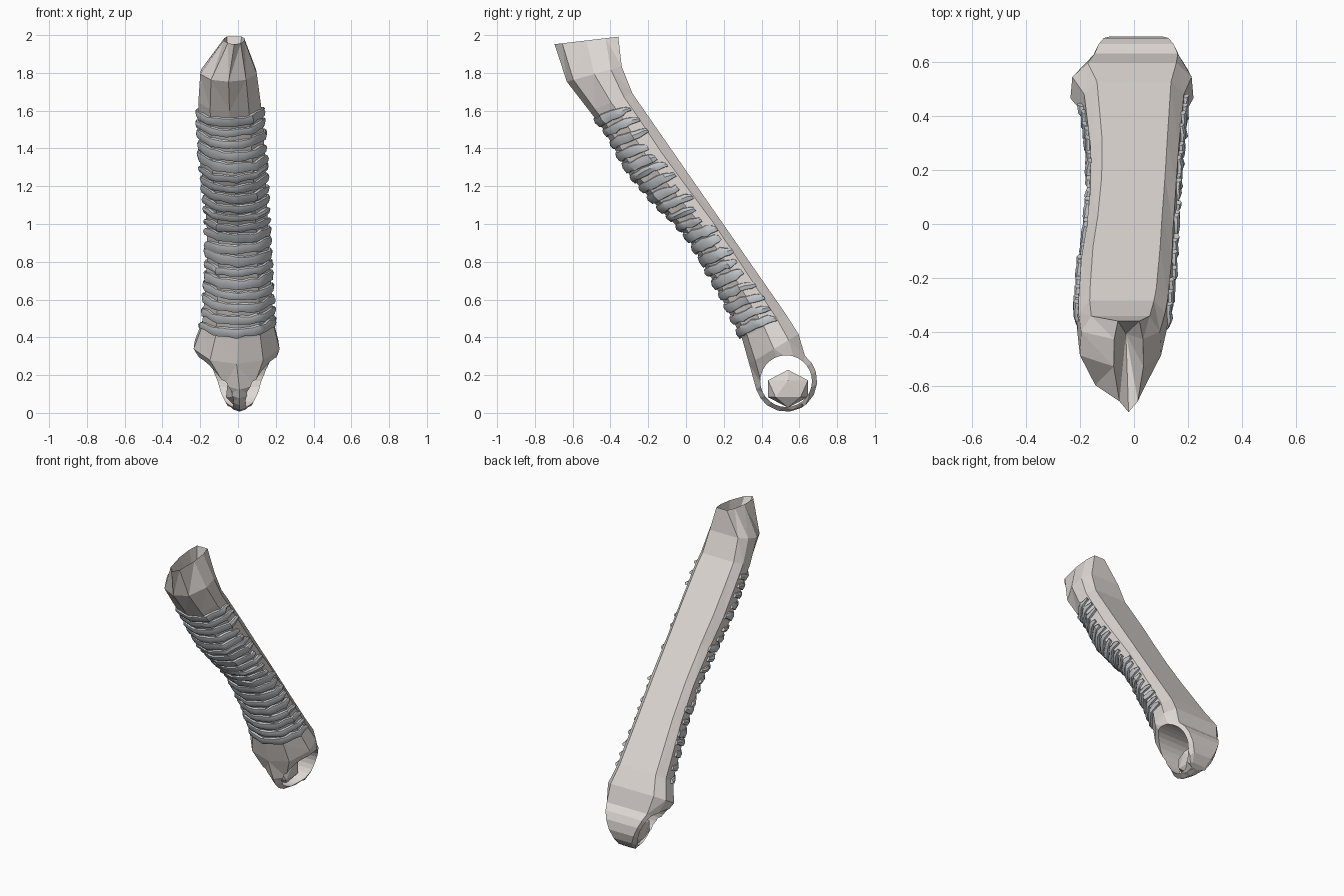
import bpy, bmesh, math, random
from mathutils import Vector

if "Cube" in bpy.data.objects:
    bpy.data.objects.remove(bpy.data.objects["Cube"])

random.seed(4)

# Slanted frame: t runs up the handle, n is depth (0 = flat back, negative = front)
def world(x, t, n):
    return Vector((x, 0.6 - 0.57 * t + 0.82 * n, 0.42 + 0.82 * t + 0.57 * n))

# Cross-section outline: (side fraction, depth fraction), right back edge round the front to left
HALF = [(0.72, 0.0), (0.97, 0.2), (1.0, 0.5), (0.62, 0.88)]
OUTLINE = HALF + [(0, 1)] + [(-a, b) for a, b in reversed(HALF)]

# Stations: t at front, t at back, left x, right x, front n, back n
STATIONS = [
    (0.02, 0.00, -0.235, 0.22, -0.31, -0.005),
    (0.15, 0.13, -0.19, 0.19, -0.265, 0),
    (0.50, 0.50, -0.165, 0.17, -0.215, 0),
    (0.75, 0.75, -0.165, 0.16, -0.195, 0),
    (1.00, 1.00, -0.18, 0.15, -0.235, 0),
    (1.20, 1.20, -0.20, 0.145, -0.26, 0),
    (1.47, 1.47, -0.21, 0.13, -0.235, 0),
    (1.60, 1.55, -0.21, 0.12, -0.24, 0),
    (1.80, 1.70, -0.20, 0.10, -0.25, 0.035),
    (2.00, 1.84, -0.075, 0.035, -0.19, 0.11),
]
# Rounded heel at the lower end
R, TC, NC = 0.165, -0.165, -0.2
heel = []
for deg in (84, 62, 40, 18, 0, -18):
    a = math.radians(deg)
    t, h = TC - R * math.sin(a), R * math.cos(a)
    heel.append((t, t, -0.225, 0.235, NC - h, NC + h))


def section(s, clamp=False):
    tf, tb, xl, xr, nf, nb = s
    xc, hw = (xl + xr) / 2, (xr - xl) / 2
    pts = []
    for a, b in OUTLINE:
        p = world(xc + a * hw, tb + (tf - tb) * b, nb + (nf - nb) * b)
        if clamp:  # heel narrows towards the ground
            lim = 0.05 + 0.57 * max(p.z - 0.015, 0)
            p.x = a * min(lim, hw) + 0.008
        pts.append(p)
    return pts


def finish(name, bm, mat):
    bmesh.ops.recalc_face_normals(bm, faces=bm.faces)
    me = bpy.data.meshes.new(name)
    bm.to_mesh(me)
    bm.free()
    ob = bpy.data.objects.new(name, me)
    bpy.context.collection.objects.link(ob)
    me.materials.append(mat)
    return ob


def material(name, col):
    m = bpy.data.materials.new(name)
    m.diffuse_color = (*col, 1)
    m.use_nodes = True
    m.node_tree.nodes["Principled BSDF"].inputs["Base Color"].default_value = m.diffuse_color
    return m


pale = material("pale_grip", (0.74, 0.69, 0.66))
cord = material("grey_cord", (0.55, 0.57, 0.59))


def loft(bm, rows, closed):
    vs = [[bm.verts.new(p) for p in r] for r in rows]
    for r0, r1 in zip(vs, vs[1:]):
        m = len(r0)
        for j in range(m if closed else m - 1):
            k = (j + 1) % m
            bm.faces.new((r0[j], r0[k], r1[k], r1[j]))
    return vs


# Handle body, with a hollow in the pointed top
bm = bmesh.new()
vs = loft(bm, [section(s, True) for s in heel] + [section(s) for s in STATIONS], True)
bm.faces.new(vs[0])
pit = bm.verts.new(world(-0.03, 1.62, -0.1))
for j in range(len(OUTLINE)):
    bm.faces.new((vs[-1][j], vs[-1][(j + 1) % len(OUTLINE)], pit))
bmesh.ops.triangulate(bm, faces=bm.faces)
body = finish("handle_body", bm, pale)

# Round opening drilled sideways through the heel
bpy.ops.mesh.primitive_cylinder_add(vertices=28, radius=0.137, depth=1,
                                    location=(0, 0.53, 0.168), rotation=(0, math.pi / 2, 0))
cutter = bpy.context.object
cutter.name = "heel_cutter"
cutter.hide_render = True
mod = body.modifiers.new("opening", 'BOOLEAN')
mod.operation, mod.solver, mod.object = 'DIFFERENCE', 'EXACT', cutter
bpy.context.view_layer.objects.active = body
bpy.ops.object.modifier_apply(modifier="opening")
bpy.data.objects.remove(cutter)

# Faceted core seen inside the opening
bm = bmesh.new()
bmesh.ops.create_icosphere(bm, subdivisions=1, radius=1)
for v in bm.verts:
    v.co = Vector((-0.01 + v.co.x * 0.06, 0.54 + v.co.y * 0.125, 0.128 + v.co.z * 0.1))
finish("heel_core", bm, pale)


# Cord wraps: ridged strips round the front and sides of the grip
def at(t):
    for a, b in zip(STATIONS, STATIONS[1:]):
        if t <= b[0]:
            f = (t - a[0]) / (b[0] - a[0])
            return [p + (q - p) * f for p, q in zip(a, b)]


def surface(t, u, lift):
    s = at(t)
    i = min(int(u), len(OUTLINE) - 2)
    f = u - i
    a = OUTLINE[i][0] * (1 - f) + OUTLINE[i + 1][0] * f
    b = OUTLINE[i][1] * (1 - f) + OUTLINE[i + 1][1] * f
    xc, hw = (s[2] + s[3]) / 2, (s[3] - s[2]) / 2
    out = Vector((a * 1.0, -(b - 0.4))).normalized() * lift
    return world(xc + a * hw + out.x, s[1] + (s[0] - s[1]) * b, s[5] + (s[4] - s[5]) * b + out.y)


def wrap(bm, t0):
    u0, u1 = random.uniform(0.9, 1.7), random.uniform(6.3, 7.1)
    width, tilt, steps = random.uniform(0.05, 0.066), random.uniform(-0.02, 0.02), 16
    rows = []
    for k in range(steps + 1):
        f = k / steps
        u = u0 + (u1 - u0) * f
        side = abs(2 * f - 1)
        t = t0 - 0.04 * side ** 2 + tilt * (f - 0.5) + random.uniform(-0.005, 0.005)
        w = width * (1 - 0.45 * side ** 6) * random.uniform(0.85, 1.15)
        h = random.uniform(0.013, 0.021)
        prof = [(-0.5, -0.012), (-0.42, h * 0.7), (0.05, h), (0.4, h * 0.6), (0.5, -0.012)]
        rows.append([surface(t + c * w, u, l) for c, l in prof])
    ends = loft(bm, rows, True)
    bm.faces.new(ends[0])
    bm.faces.new(ends[-1])


bm = bmesh.new()
COUNT = 20
for i in range(COUNT):
    wrap(bm, 0.19 + i * (1.53 - 0.19) / (COUNT - 1))
wraps = finish("cord_wraps", bm, cord)
bpy.ops.object.select_all(action='DESELECT')
wraps.select_set(True)
bpy.context.view_layer.objects.active = wraps
bpy.ops.object.shade_smooth_by_angle(angle=math.radians(35))
